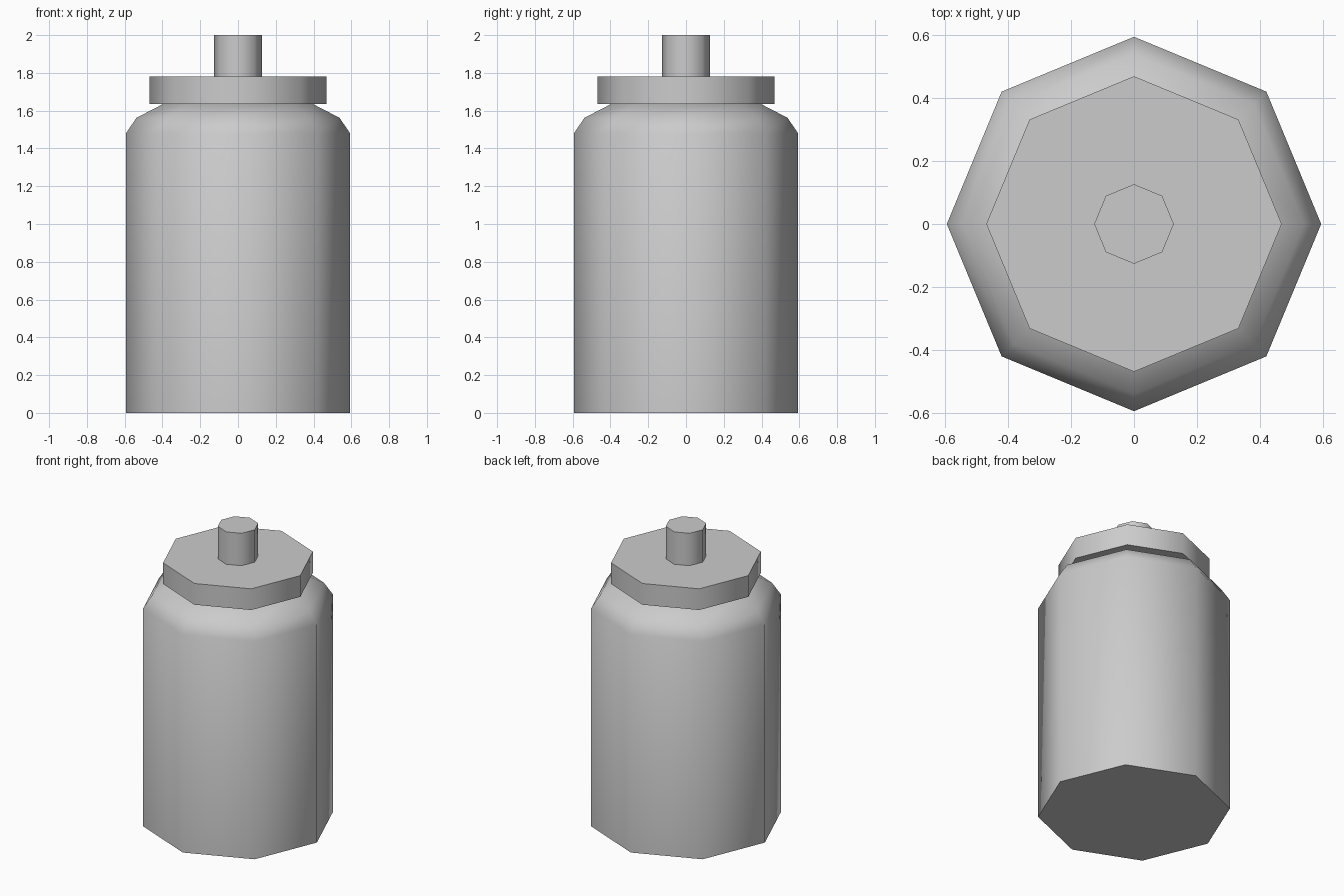
import bpy
import math

if "Cube" in bpy.data.objects:
    bpy.data.objects.remove(bpy.data.objects["Cube"], do_unlink=True)

SIDES = 8

# Single plain grey material
grey = bpy.data.materials.new("plain_grey")
grey.use_nodes = True
colour = (0.6, 0.6, 0.6, 1)
grey.diffuse_color = colour
grey.node_tree.nodes["Principled BSDF"].inputs["Base Color"].default_value = colour


def lathe(name, profile):
    """Closed eight-sided solid from (radius, height) rings, bottom to top."""
    verts, faces = [], []
    for radius, z in profile:
        for i in range(SIDES):
            a = math.tau * i / SIDES
            verts.append((radius * math.cos(a), radius * math.sin(a), z))
    for ring in range(len(profile) - 1):
        low, high = ring * SIDES, (ring + 1) * SIDES
        for i in range(SIDES):
            j = (i + 1) % SIDES
            faces.append((low + i, low + j, high + j, high + i))
    faces.append(tuple(reversed(range(SIDES))))
    faces.append(tuple(range(len(verts) - SIDES, len(verts))))
    mesh = bpy.data.meshes.new(name)
    mesh.from_pydata(verts, [], faces)
    mesh.materials.append(grey)
    obj = bpy.data.objects.new(name, mesh)
    bpy.context.collection.objects.link(obj)
    bpy.ops.object.select_all(action="DESELECT")
    obj.select_set(True)
    bpy.context.view_layer.objects.active = obj
    bpy.ops.object.shade_smooth_by_angle(angle=math.radians(60))
    return obj


# Bottle with a rounded shoulder, wide lid, and small spout
lathe("bottle_body", [(0.593, 0), (0.593, 1.48), (0.538, 1.562), (0.395, 1.636)])
lathe("lid", [(0.468, 1.636), (0.468, 1.78)])
lathe("spout", [(0.126, 1.78), (0.126, 2.0)])
